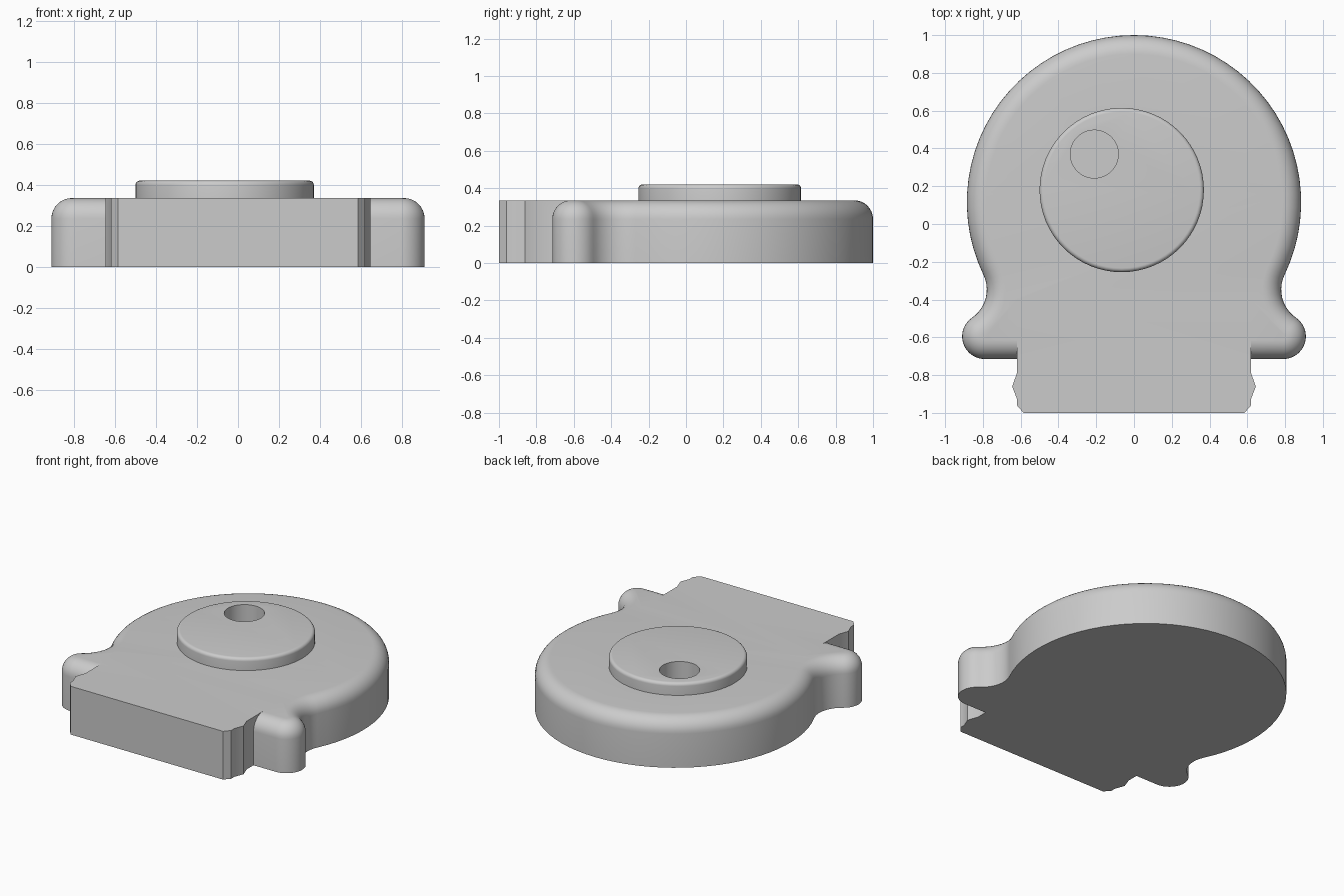
import bpy
import bmesh
from math import sin, cos, pi, atan2, hypot, sqrt, radians

if "Cube" in bpy.data.objects:
    bpy.data.objects.remove(bpy.data.objects["Cube"], do_unlink=True)

GREY = (0.6, 0.6, 0.6, 1.0)
grey = bpy.data.materials.new("plain_grey")
grey.use_nodes = True
grey.diffuse_color = GREY
grey.node_tree.nodes["Principled BSDF"].inputs["Base Color"].default_value = GREY

TOP = 0.335      # height of the flat deck
ROUND = 0.1      # radius of the rounded rim


def loft(name, rings):
    """Skin a stack of (outline, z) rings and cap both ends."""
    bm = bmesh.new()
    loops = [[bm.verts.new((x, y, z)) for x, y in pts] for pts, z in rings]
    for low, high in zip(loops, loops[1:]):
        for i in range(len(low)):
            j = (i + 1) % len(low)
            bm.faces.new((low[i], low[j], high[j], high[i]))
    bm.faces.new(loops[0])
    bm.faces.new(loops[-1])
    bmesh.ops.recalc_face_normals(bm, faces=bm.faces)
    mesh = bpy.data.meshes.new(name)
    bm.to_mesh(mesh)
    bm.free()
    mesh.materials.append(grey)
    obj = bpy.data.objects.new(name, mesh)
    bpy.context.collection.objects.link(obj)
    return obj


def activate(obj):
    bpy.ops.object.select_all(action="DESELECT")
    obj.select_set(True)
    bpy.context.view_layer.objects.active = obj


def combine(obj, other, operation):
    mod = obj.modifiers.new(operation.lower(), "BOOLEAN")
    mod.operation = operation
    mod.object = other
    mod.solver = "EXACT"
    activate(obj)
    bpy.ops.object.modifier_apply(modifier=mod.name)


def arc(cx, cy, r, start, end, steps):
    angles = [start + (end - start) * i / steps for i in range(steps + 1)]
    return [(cx + r * cos(a), cy + r * sin(a)) for a in angles]


def circle(cx, cy, r, steps=64):
    return arc(cx, cy, r, 0, 2 * pi, steps)[:-1]


def mirrored(right):
    """Close a right-hand outline with its mirror image."""
    return right + [(-x, y) for x, y in reversed(right) if x > 1e-6]


# Body outline: large disc, hollow neck and small ear, all tangent
disc_y, disc_r = 0.115, 0.885
ear_x, ear_y, ear_r = 0.79, -0.595, 0.12
neck_r = 0.18
dx, dy = ear_x, ear_y - disc_y
dist = hypot(dx, dy)
ux, uy = dx / dist, dy / dist
along = ((disc_r + neck_r) ** 2 - (ear_r + neck_r) ** 2 + dist ** 2) / (2 * dist)
across = sqrt((disc_r + neck_r) ** 2 - along ** 2)
neck_x = ux * along - uy * across
neck_y = disc_y + uy * along + ux * across
to_neck = atan2(neck_y - disc_y, neck_x)
ear_to_neck = atan2(neck_y - ear_y, neck_x - ear_x)


def body_outline(inset):
    right = arc(0, disc_y, disc_r - inset, pi / 2, to_neck, 24)
    right += arc(neck_x, neck_y, neck_r + inset,
                 to_neck + pi, ear_to_neck + pi, 10)[1:]
    right += arc(ear_x, ear_y, ear_r - inset, ear_to_neck, -pi / 2, 14)[1:]
    return mirrored(right)


# Body with a rounded top rim
rings = [(body_outline(0), 0)]
for i in range(9):
    a = pi / 2 * i / 8
    rings.append((body_outline(ROUND * (1 - cos(a))), TOP - ROUND + ROUND * sin(a)))
body = loft("body", rings)

# Front tab with a small ridge on each side
side = [(0.62, -0.4), (0.62, -0.79), (0.645, -0.86), (0.62, -0.925),
        (0.62, -0.96), (0.585, -1.0)]
tab = mirrored(side)
tab_block = loft("front_tab", [(tab, 0), (tab, TOP)])
combine(body, tab_block, "UNION")
bpy.data.objects.remove(tab_block, do_unlink=True)

# Raised round knob with a softened edge
KNOB_TOP, SOFT, KNOB_R = 0.42, 0.022, 0.435
rings = [(circle(-0.065, 0.18, KNOB_R), TOP - 0.03)]
for i in range(6):
    a = pi / 2 * i / 5
    rings.append((circle(-0.065, 0.18, KNOB_R - SOFT * (1 - cos(a))),
                  KNOB_TOP - SOFT + SOFT * sin(a)))
knob = loft("round_knob", rings)

# Finger hole through the knob into the body
hole = circle(-0.21, 0.37, 0.127, 48)
cutter = loft("hole_cutter", [(hole, 0.1), (hole, 0.6)])
cutter.hide_render = True
for part in (body, knob):
    combine(part, cutter, "DIFFERENCE")
bpy.data.objects.remove(cutter, do_unlink=True)

# Smooth the curved walls, keep the hard edges
for part in (body, knob):
    activate(part)
    bpy.ops.object.shade_smooth_by_angle(angle=radians(30))
